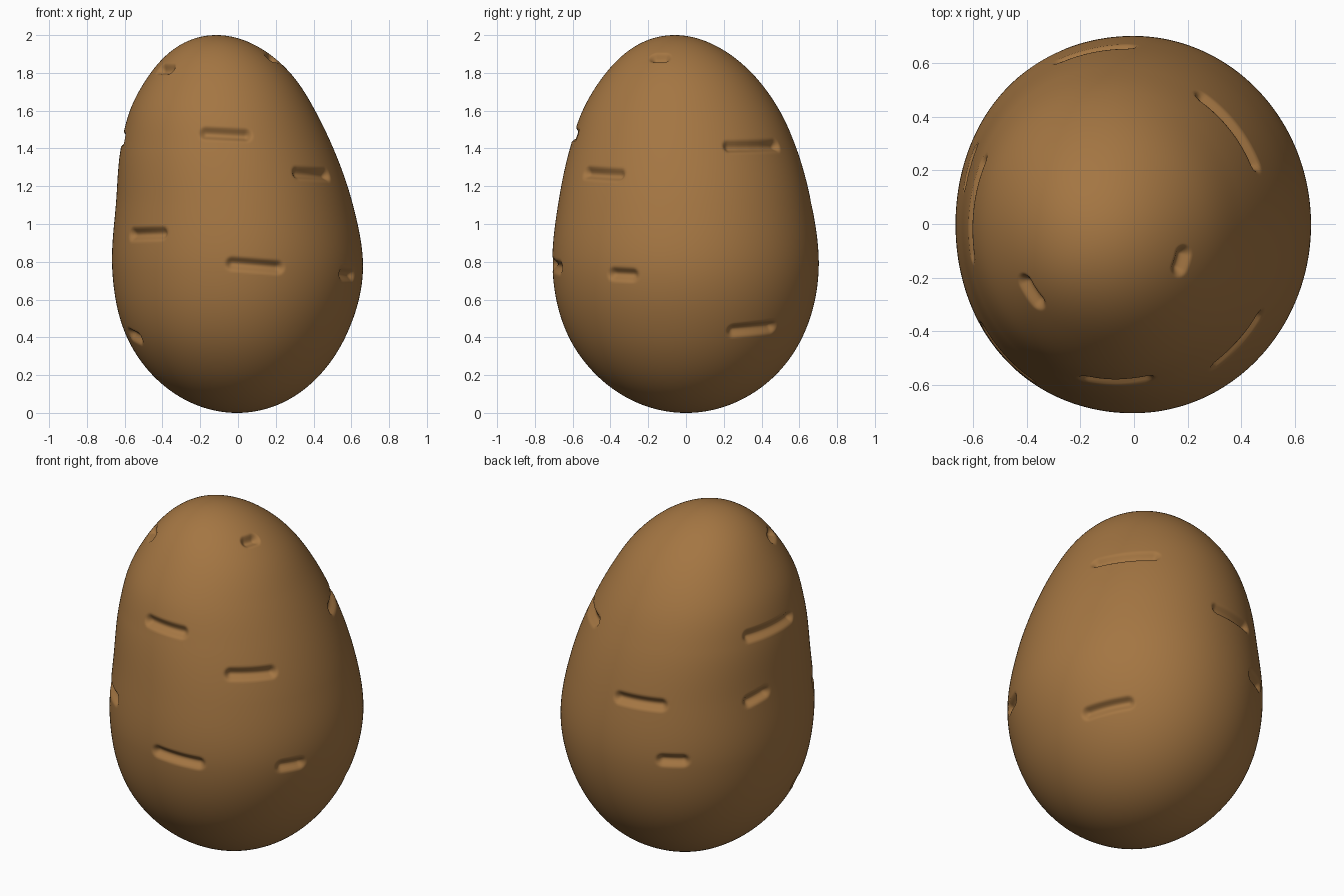
import bpy, bmesh, math
from mathutils import Vector
from mathutils.kdtree import KDTree

if "Cube" in bpy.data.objects:
    bpy.data.objects.remove(bpy.data.objects["Cube"])

# Body profile: height, centre x, centre y, fullness x, fullness y
# (half width = fullness * sqrt(z * (2 - z)))
KNOTS = [
    (0.00, -0.005, 0.000, 0.750, 0.800),
    (0.20, -0.010, 0.000, 0.737, 0.790),
    (0.40, -0.010, -0.002, 0.722, 0.772),
    (0.75, -0.002, -0.002, 0.685, 0.727),
    (1.10, -0.019, -0.006, 0.631, 0.675),
    (1.40, -0.058, -0.015, 0.614, 0.654),
    (1.60, -0.082, -0.026, 0.613, 0.652),
    (1.80, -0.093, -0.038, 0.615, 0.643),
    (2.00, -0.115, -0.060, 0.620, 0.635),
]

# Eyes: two end points each
EYES = [
    ((-0.17, -0.58, 1.48), (0.04, -0.58, 1.47)),
    ((0.31, -0.51, 1.27), (0.46, -0.35, 1.26)),
    ((-0.53, -0.38, 0.945), (-0.395, -0.56, 0.95)),
    ((-0.03, -0.70, 0.79), (0.21, -0.67, 0.77)),
    ((0.54, -0.37, 0.735), (0.595, -0.28, 0.73)),
    ((-0.55, -0.20, 0.415), (-0.515, -0.28, 0.395)),
    ((-0.57, 0.225, 1.45), (-0.61, -0.11, 1.45)),
    ((-0.595, 0.265, 1.09), (-0.63, 0.16, 1.11)),
    ((-0.03, 0.66, 1.11), (-0.265, 0.61, 1.11)),
    ((-0.29, 0.63, 0.80), (-0.38, 0.57, 0.80)),
    ((0.265, 0.48, 1.415), (0.465, 0.235, 1.41)),
    ((0.53, 0.25, 0.435), (0.41, 0.44, 0.455)),
    ((-0.43, -0.235, 1.82), (-0.37, -0.295, 1.82)),
    ((0.18, -0.165, 1.88), (0.205, -0.12, 1.88)),
]


def section(z):
    """Smoothly interpolated centre and half widths at height z."""
    n = len(KNOTS)
    i = max(k for k in range(n - 1) if KNOTS[k][0] <= z or k == 0)
    a, b = KNOTS[i], KNOTS[i + 1]
    h = b[0] - a[0]
    t = (z - a[0]) / h

    def slope(k, c):
        lo, hi = KNOTS[max(k - 1, 0)], KNOTS[min(k + 1, n - 1)]
        return (hi[c] - lo[c]) / (hi[0] - lo[0])

    v = []
    for c in range(1, 5):
        v.append((2*t**3 - 3*t*t + 1) * a[c] + (t**3 - 2*t*t + t) * h * slope(i, c)
                 + (3*t*t - 2*t**3) * b[c] + (t**3 - t*t) * h * slope(i + 1, c))
    r = math.sqrt(max(z * (2 - z), 0))
    return v[0], v[1], v[2] * r, v[3] * r


def surface(ang, z):
    """Point on the skin; the left side is slightly squarer than an ellipse."""
    cx, cy, rx, ry = section(z)
    c, s = math.cos(ang), math.sin(ang)
    k = 1 + (0.015 * (2 * c * s) ** 2 if c < 0 else 0)
    return Vector((cx + k * rx * c, cy + k * ry * s, z))


def angle_of(p):
    cx, cy, rx, ry = section(p[2])
    return math.atan2((p[1] - cy) / ry, (p[0] - cx) / rx)


# Smooth lofted body
SEG, RINGS = 420, 320
bm = bmesh.new()
bottom = bm.verts.new(surface(0, 0.0))
rings = []
for i in range(1, RINGS):
    z = 1 - math.cos(math.pi * i / RINGS)
    rings.append([bm.verts.new(surface(2 * math.pi * j / SEG, z)) for j in range(SEG)])
top = bm.verts.new(surface(0, 2.0))
for j in range(SEG):
    k = (j + 1) % SEG
    bm.faces.new((bottom, rings[0][k], rings[0][j]))
    bm.faces.new((top, rings[-1][j], rings[-1][k]))
    for lo, hi in zip(rings, rings[1:]):
        bm.faces.new((lo[j], lo[k], hi[k], hi[j]))
bm.normal_update()

# Press the eyes into the skin
bm.verts.ensure_lookup_table()
bm.verts.index_update()
tree = KDTree(len(bm.verts))
for v in bm.verts:
    tree.insert(v.co, v.index)
tree.balance()
WIDTH, DEPTH, STEPS = 0.042, 0.03, 40
near = {}
for p, q in EYES:
    a0, a1 = angle_of(p), angle_of(q)
    turn = (a1 - a0 + math.pi) % (2 * math.pi) - math.pi
    for s in range(STEPS + 1):
        t = s / STEPS
        pt = surface(a0 + turn * t, p[2] + (q[2] - p[2]) * t)
        for co, idx, d in tree.find_range(pt, WIDTH):
            near[idx] = min(d, near.get(idx, WIDTH))
for idx, d in near.items():
    u = d / WIDTH
    v = bm.verts[idx]
    v.co -= v.normal * DEPTH * (1 - u * u) ** 2

mesh = bpy.data.meshes.new("potato_body")
bm.to_mesh(mesh)
bm.free()
for f in mesh.polygons:
    f.use_smooth = True
body = bpy.data.objects.new("potato_body", mesh)
bpy.context.collection.objects.link(body)

# Brown skin
skin = bpy.data.materials.new("brown_skin")
skin.diffuse_color = (0.37, 0.18, 0.055, 1)
skin.use_nodes = True
skin.node_tree.nodes["Principled BSDF"].inputs["Base Color"].default_value = skin.diffuse_color
mesh.materials.append(skin)
